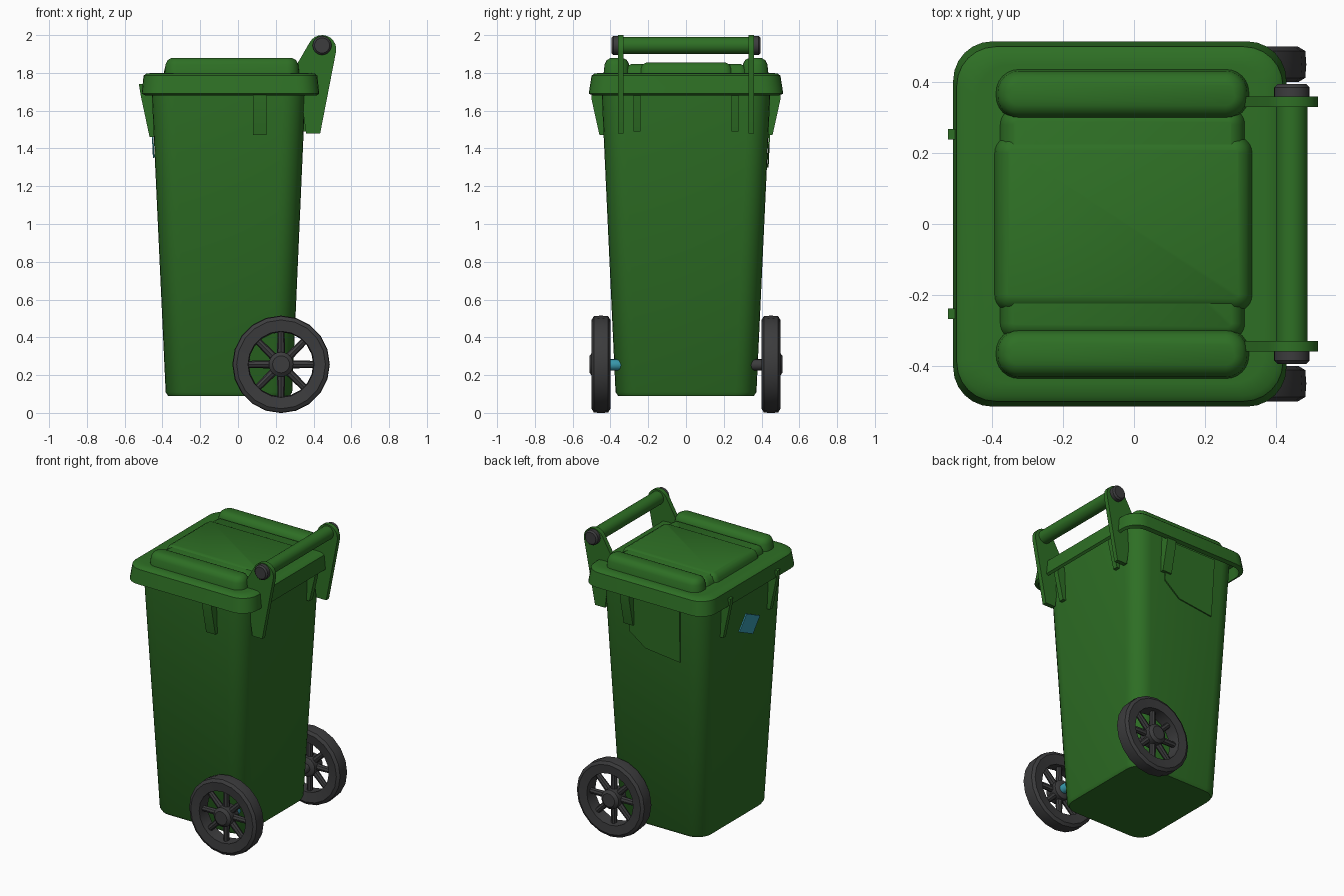
import bpy, bmesh
from math import sin, cos, pi, radians
from mathutils import Vector, Matrix

cube = bpy.data.objects.get("Cube")
if cube:
    bpy.data.objects.remove(cube, do_unlink=True)


def material(name, rgb):
    m = bpy.data.materials.new(name)
    m.use_nodes = True
    m.diffuse_color = (*rgb, 1)
    m.node_tree.nodes["Principled BSDF"].inputs["Base Color"].default_value = (*rgb, 1)
    return m


GREEN = material("bin green", (0.027, 0.159, 0.018))
DARK = material("dark rubber", (0.045, 0.045, 0.047))
TEAL = material("teal", (0.04, 0.32, 0.42))


def finish(name, bm, mat, angle=35):
    bmesh.ops.recalc_face_normals(bm, faces=bm.faces)
    me = bpy.data.meshes.new(name)
    bm.to_mesh(me)
    bm.free()
    me.materials.append(mat)
    ob = bpy.data.objects.new(name, me)
    bpy.context.collection.objects.link(ob)
    bpy.ops.object.select_all(action='DESELECT')
    ob.select_set(True)
    bpy.context.view_layer.objects.active = ob
    bpy.ops.object.shade_smooth_by_angle(angle=radians(angle))
    return ob


def rounded_ring(x0, x1, y0, y1, r, z, seg=6):
    pts = []
    corners = [(x1 - r, y1 - r), (x0 + r, y1 - r), (x0 + r, y0 + r), (x1 - r, y0 + r)]
    for q, (cx, cy) in enumerate(corners):
        for i in range(seg + 1):
            a = (q + i / seg) * pi / 2
            pts.append((cx + r * cos(a), cy + r * sin(a), z))
    return pts


def loft(name, rings, mat, closed=False, angle=35):
    """Skin a stack of point rings; cap the ends, or join last to first."""
    bm = bmesh.new()
    rows = [[bm.verts.new(p) for p in ring] for ring in rings]
    n = len(rows[0])
    for a, b in list(zip(rows, rows[1:])) + ([(rows[-1], rows[0])] if closed else []):
        for i in range(n):
            j = (i + 1) % n
            bm.faces.new((a[i], a[j], b[j], b[i]))
    if not closed:
        bm.faces.new(rows[0])
        bm.faces.new(rows[-1])
    return finish(name, bm, mat, angle)


def slab(name, pts, direction, mat):
    """Flat polygon pushed along a direction."""
    bm = bmesh.new()
    face = bm.faces.new([bm.verts.new(p) for p in pts])
    out = bmesh.ops.extrude_face_region(bm, geom=[face])
    moved = [v for v in out["geom"] if isinstance(v, bmesh.types.BMVert)]
    bmesh.ops.translate(bm, verts=moved, vec=direction)
    return finish(name, bm, mat)


def circle(cx, cz, r, y, n=24):
    return [(cx + r * cos(2 * pi * i / n), y, cz + r * sin(2 * pi * i / n)) for i in range(n)]


def rod(name, cx, cz, profile, mat, n=24, closed=False):
    """Turned part along y from (radius, y) pairs."""
    return loft(name, [circle(cx, cz, r, y, n) for r, y in profile], mat, closed)


# Tapered body
loft("body", [rounded_ring(-0.37, 0.275, -0.36, 0.36, 0.10, 0.09),
              rounded_ring(-0.383, 0.287, -0.373, 0.373, 0.11, 0.11),
              rounded_ring(-0.46, 0.36, -0.45, 0.45, 0.12, 1.77)], GREEN)

# Lid with an overhanging hollow skirt
loft("lid", [rounded_ring(-0.48, 0.40, -0.48, 0.48, 0.09, 1.76),
             rounded_ring(-0.49, 0.415, -0.49, 0.49, 0.10, 1.68),
             rounded_ring(-0.51, 0.43, -0.515, 0.515, 0.11, 1.69),
             rounded_ring(-0.50, 0.42, -0.50, 0.50, 0.11, 1.785),
             rounded_ring(-0.485, 0.405, -0.485, 0.485, 0.10, 1.797),
             rounded_ring(-0.44, 0.37, -0.45, 0.45, 0.09, 1.80)], GREEN)


def pad(name, x0, x1, y0, y1, top, r):
    rings = [rounded_ring(x0 + d, x1 - d, y0 + d, y1 - d, r - d, z)
             for d, z in ((0, 1.79), (0.006, top - 0.035), (0.018, top - 0.012), (0.04, top))]
    return loft(name, rings, GREEN, angle=50)


pad("lid_centre_panel", -0.395, 0.335, -0.25, 0.25, 1.855, 0.05)
pad("lid_panel_bridge", -0.38, 0.315, -0.33, 0.33, 1.847, 0.05)
for side, s in (("right", -1), ("left", 1)):
    lo, hi = sorted((s * 0.295, s * 0.437))
    pad(side + "_lid_bulge", -0.39, 0.325, lo, hi, 1.88, 0.065)

    # Handle arm with a rounded head
    head = [(0.445 + 0.075 * cos(a), 1.925 + 0.075 * sin(a))
            for a in [radians(-10 + 16 * i) for i in range(11)]]
    outline = [(0.36, 1.48), (0.435, 1.48)] + head + [(0.28, 1.79), (0.33, 1.70)]
    slab(side + "_handle_arm", [(x, s * 0.33, z) for x, z in outline],
         (0, s * 0.03, 0), GREEN)
    rod(side + "_handle_cap", 0.445, 1.945, [(0.05, s * 0.355), (0.05, s * 0.385),
                                             (0.04, s * 0.395)], DARK)

    # Triangular ribs under the lid
    slab(side + "_side_rib", [(0.08, s * y, z) for y, z in
         ((0.43, 1.72), (0.50, 1.72), (0.50, 1.66), (0.458, 1.47), (0.43, 1.47))],
         (0.07, 0, 0), GREEN)
    slab(side + "_handle_side_rib", [(x, s * 0.242, z) for x, z in
         ((0.34, 1.72), (0.415, 1.72), (0.41, 1.66), (0.37, 1.49), (0.34, 1.49))],
         (0, s * 0.035, 0), GREEN)
    slab(side + "_far_rib", [(x, s * 0.238, z) for x, z in
         ((-0.44, 1.74), (-0.525, 1.74), (-0.515, 1.68), (-0.468, 1.46), (-0.43, 1.46))],
         (0, s * 0.03, 0), GREEN)

    # Wheel: tyre ring, spokes, hub and stub axle
    cx, cz = 0.228, 0.257
    rod(side + "_tyre", cx, cz, [(0.17, s * 0.41), (0.235, s * 0.40), (0.255, s * 0.412),
        (0.258, s * 0.45), (0.255, s * 0.488), (0.235, s * 0.50), (0.175, s * 0.495)],
        DARK, 20, True)
    rod(side + "_hub", cx, cz, [(0.05, s * 0.40), (0.065, s * 0.41),
                                (0.065, s * 0.495), (0.045, s * 0.51)], DARK)
    bm = bmesh.new()
    for i in range(8):
        turn = Matrix.Translation((cx, s * 0.45, cz)) @ Matrix.Rotation(i * pi / 4, 4, 'Y')
        bmesh.ops.create_cone(bm, cap_ends=True, segments=8, radius1=0.022, radius2=0.018,
                              depth=0.14, matrix=turn @ Matrix.Translation((0, 0, 0.12)))
    finish(side + "_spokes", bm, DARK)
    rod(side + "_axle_stub", cx + 0.005, cz - 0.003, [(0.022, s * 0.33), (0.03, s * 0.345),
        (0.03, s * 0.41)], TEAL if s < 0 else DARK, 16)

# Handle bar
rod("handle_bar", 0.445, 1.945, [(0.045, -0.34), (0.045, 0.34)], GREEN)

# Thin raised panel on the rear face, following the wall taper
panel = [(0.12, 1.70), (0.12, 1.42), (0.0, 1.33), (-0.26, 1.30), (-0.27, 1.70)]
slab("rear_pocket_panel", [(x, 0.373 + (z - 0.11) * 0.0464 + 0.001, z) for x, z in panel],
     (0, 0.008, 0), GREEN)

# Tilted label on the wall away from the handle
label = [(0.0, 1.52), (-0.15, 1.45), (-0.08, 1.35), (0.07, 1.42)]
slab("label_plate", [(-0.383 - (z - 0.11) * 0.0464 - 0.002, y, z) for y, z in label],
     (-0.008, 0, 0), TEAL)
